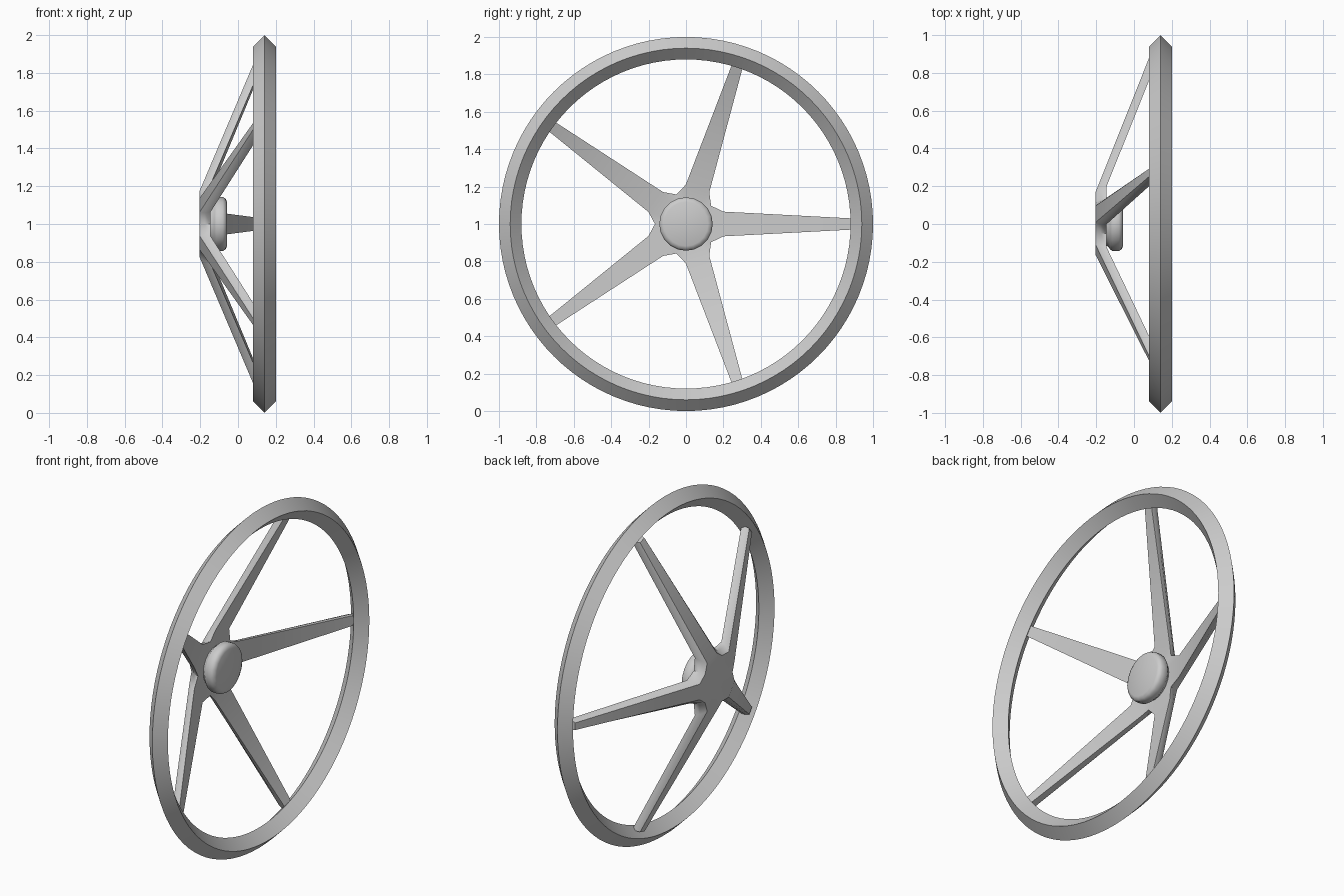
import bpy, bmesh, math

if "Cube" in bpy.data.objects:
    bpy.data.objects.remove(bpy.data.objects["Cube"])

CENTER_Z = 1.0


def polar(x, a, r, side=0.0):
    """Point on the wheel: axis offset x, angle a, radius r, sideways offset."""
    return (x, r * math.cos(a) - side * math.sin(a),
            CENTER_Z + r * math.sin(a) + side * math.cos(a))


def finish(bm, name, angle):
    bmesh.ops.recalc_face_normals(bm, faces=bm.faces)
    me = bpy.data.meshes.new(name)
    bm.to_mesh(me)
    bm.free()
    ob = bpy.data.objects.new(name, me)
    bpy.context.collection.objects.link(ob)
    bpy.ops.object.select_all(action='DESELECT')
    ob.select_set(True)
    bpy.context.view_layer.objects.active = ob
    bpy.ops.object.shade_smooth_by_angle(angle=math.radians(angle))
    return ob


def lathe(name, profile, segments, closed, angle):
    """Spin an (x, radius) profile about the wheel axis."""
    bm = bmesh.new()
    rings = [[bm.verts.new(polar(x, 2 * math.pi * i / segments, r))
              for i in range(segments)] for x, r in profile]
    pairs = list(zip(rings, rings[1:] + rings[:1]))
    if not closed:
        pairs.pop()
        bm.faces.new(rings[0])
        bm.faces.new(rings[-1])
    for a, b in pairs:
        for i in range(segments):
            j = (i + 1) % segments
            bm.faces.new((a[i], a[j], b[j], b[i]))
    return finish(bm, name, angle)


# Rim: diamond cross-section
lathe("rim", [(0.2, 0.94), (0.14, 1.0), (0.08, 0.94), (0.14, 0.88)], 96, True, 30)

# Hub cap: short rounded disc
lathe("hub_cap", [(-0.16, 0.115), (-0.14, 0.118), (-0.125, 0.135), (-0.115, 0.143),
                  (-0.08, 0.143), (-0.066, 0.135), (-0.059, 0.118)], 20, False, 40)

# Five-armed spider: layers run from the back plate to the front face
# (base x, base radius, base half width, valley radius, tip x, tip half width)
LAYERS = [(-0.205, 0.165, 0.046, 0.142, 0.090, 0.021),
          (-0.175, 0.188, 0.063, 0.158, 0.114, 0.029),
          (-0.145, 0.200, 0.066, 0.166, 0.138, 0.029)]
TIP_R, N = 0.905, 5
bm = bmesh.new()
base_r, base_l, valley, tip_r, tip_l = [], [], [], [], []
for bx, br, bw, vr, tx, tw in LAYERS:
    angles = [2 * math.pi * i / N for i in range(N)]
    base_r.append([bm.verts.new(polar(bx, a, br, -bw)) for a in angles])
    base_l.append([bm.verts.new(polar(bx, a, br, bw)) for a in angles])
    valley.append([bm.verts.new(polar(bx, a + math.pi / N, vr)) for a in angles])
    tip_r.append([bm.verts.new(polar(tx, a, TIP_R, -tw)) for a in angles])
    tip_l.append([bm.verts.new(polar(tx, a, TIP_R, tw)) for a in angles])

# Hub plates, front and back
for k in (0, 2):
    c = bm.verts.new((LAYERS[k][0], 0, CENTER_Z))
    ring = [v for i in range(N) for v in (base_r[k][i], base_l[k][i], valley[k][i])]
    for i in range(len(ring)):
        bm.faces.new((c, ring[i], ring[(i + 1) % len(ring)]))

for i in range(N):
    j = (i + 1) % N
    # Webs between neighbouring spokes
    for k in (0, 1):
        for p, q in (((base_l, i), (valley, i)), ((valley, i), (base_r, j))):
            bm.faces.new((p[0][k][p[1]], q[0][k][q[1]],
                          q[0][k + 1][q[1]], p[0][k + 1][p[1]]))
    # Tapered spoke and its end face
    loop_a = [base_r[k][i] for k in range(3)] + [base_l[k][i] for k in (2, 1, 0)]
    loop_b = [tip_r[k][i] for k in range(3)] + [tip_l[k][i] for k in (2, 1, 0)]
    for m in range(6):
        n = (m + 1) % 6
        bm.faces.new((loop_a[m], loop_a[n], loop_b[n], loop_b[m]))
    bm.faces.new(loop_b)
finish(bm, "spokes", 38)
